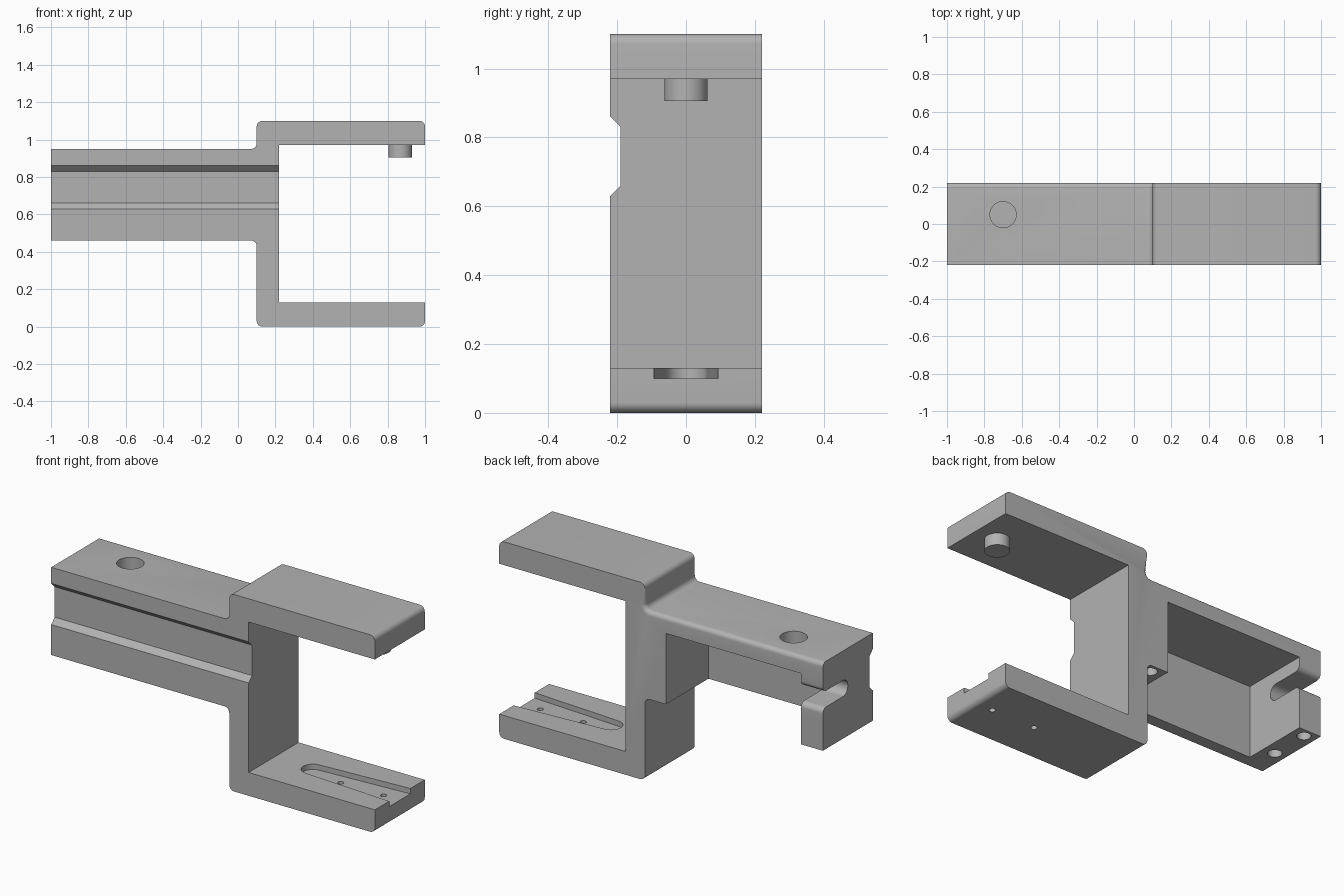
import bpy, bmesh
from math import cos, sin, pi, tan
from mathutils import Vector

if "Cube" in bpy.data.objects:
    bpy.data.objects.remove(bpy.data.objects["Cube"])

grey = bpy.data.materials.new("light_grey")
grey.use_nodes = True
COLOR = (0.45, 0.45, 0.45, 1)
grey.diffuse_color = COLOR
grey.node_tree.nodes["Principled BSDF"].inputs["Base Color"].default_value = COLOR

W = 0.22        # half width of the part
R = 0.03        # corner radius
PLANES = {"x": lambda a, b, t: (t, a, b),
          "y": lambda a, b, t: (a, t, b),
          "z": lambda a, b, t: (a, b, t)}


def rounded(points, steps=8):
    """Turn (a, b, radius) corners into a filleted outline."""
    out = []
    for i, (a, b, r) in enumerate(points):
        p = Vector((a, b))
        if not r:
            out.append((a, b))
            continue
        u = (Vector(points[i - 1][:2]) - p).normalized()
        v = (Vector(points[(i + 1) % len(points)][:2]) - p).normalized()
        half = u.angle(v) / 2
        centre = p + (u + v).normalized() * (r / sin(half))
        start = p + u * (r / tan(half)) - centre
        end = p + v * (r / tan(half)) - centre
        sweep = start.angle_signed(end)
        for k in range(steps + 1):
            t = -sweep * k / steps
            out.append((centre.x + start.x * cos(t) - start.y * sin(t),
                        centre.y + start.x * sin(t) + start.y * cos(t)))
    return out


def circle(a, b, r, n=40):
    return [(a + r * cos(2 * pi * i / n), b + r * sin(2 * pi * i / n)) for i in range(n)]


def prism(name, outline, axis, low, high, edge_rule=None):
    """Extrude an outline along an axis, optionally rounding chosen edges."""
    bm = bmesh.new()
    place = PLANES[axis]
    face = bm.faces.new([bm.verts.new(place(a, b, low)) for a, b in outline])
    new = bmesh.ops.extrude_face_region(bm, geom=[face])["geom"]
    shift = Vector(place(0, 0, high - low))
    bmesh.ops.translate(bm, vec=shift, verts=[g for g in new if isinstance(g, bmesh.types.BMVert)])
    bmesh.ops.recalc_face_normals(bm, faces=bm.faces)
    if edge_rule:
        edges = [e for e in bm.edges if all(edge_rule(v.co) for v in e.verts)]
        bmesh.ops.bevel(bm, geom=edges, offset=0.025, segments=6, profile=0.5, affect="EDGES")
    mesh = bpy.data.meshes.new(name)
    bm.to_mesh(mesh)
    bm.free()
    mesh.materials.append(grey)
    obj = bpy.data.objects.new(name, mesh)
    bpy.context.collection.objects.link(obj)
    return obj


def box(name, x0, x1, y0, y1, z0, z1):
    return prism(name, [(x0, y0), (x1, y0), (x1, y1), (x0, y1)], "z", z0, z1)


# Side profile: holding arm, post and two jaws
profile = rounded([
    (-1, 0.46, 0), (0.1, 0.46, R), (0.1, 0, R), (1, 0, R), (1, 0.13, 0), (0.22, 0.13, 0),
    (0.22, 0.97, 0), (1, 0.97, 0), (1, 1.1, R), (0.1, 1.1, R), (0.1, 0.95, R), (-1, 0.95, 0)])


def back_top_edge(co):
    return co.y > W - 0.001 and 0.949 < co.z < 1.071 and co.x < 0.101


bracket = prism("bracket", profile, "y", -W, W, back_top_edge)

# Hollow in the arm, open to the back and below
cutters = [box("pocket_cutter", -0.865, -0.03, -0.155, 0.4, 0.3, 0.856)]

# Chamfered groove along the front
cutters.append(prism("groove_cutter", [(-0.25, 0.60), (-0.19, 0.66), (-0.19, 0.83), (-0.25, 0.89)],
                     "x", -1.1, 0.3))

# Cable notch through the end wall, with rounded lips
notch = rounded([(0.0, 0.695, 0.044), (W, 0.695, R), (W, 0.6, 0), (0.3, 0.6, 0),
                 (0.3, 0.88, 0), (W, 0.88, 0), (W, 0.785, R), (0.0, 0.785, 0.044)])
cutters.append(prism("notch_cutter", notch, "x", -1.1, -0.8))

# Tapered track with a round end in the lower jaw
track = [(0.463 + 0.06 * cos(t), 0.06 * sin(t))
         for t in [pi / 2 + pi * k / 20 for k in range(21)]]
track += [(1.1, -0.099), (1.1, 0.099)]
cutters.append(prism("track_cutter", track, "z", 0.1, 0.2))

# Pin holes, screw holes and the blind socket on top
for x in (0.635, 0.9):
    cutters.append(prism("pin_hole_cutter", circle(x, 0, 0.016, 20), "z", -0.1, 0.15))
for x in (-0.935, 0.04):
    for y in (-0.05, 0.17):
        cutters.append(prism("screw_hole_cutter", circle(x, y, 0.035), "z", 0.3, 0.6))
cutters.append(prism("socket_cutter", circle(-0.7, 0.05, 0.07), "z", 0.885, 1.05))

for cutter in cutters:
    cutter.hide_render = True
    mod = bracket.modifiers.new(cutter.name, "BOOLEAN")
    mod.operation = "DIFFERENCE"
    mod.solver = "EXACT"
    mod.object = cutter

# Bake the cuts and drop the helpers
depsgraph = bpy.context.evaluated_depsgraph_get()
baked = bpy.data.meshes.new_from_object(bracket.evaluated_get(depsgraph))
bracket.modifiers.clear()
bracket.data = baked
for cutter in cutters:
    bpy.data.objects.remove(cutter)

# Peg under the upper jaw
peg = prism("peg", circle(0.868, 0, 0.063), "z", 0.905, 0.975)

for obj in (bracket, peg):
    bpy.ops.object.select_all(action="DESELECT")
    obj.select_set(True)
    bpy.context.view_layer.objects.active = obj
    bpy.ops.object.shade_smooth_by_angle(angle=0.5)
